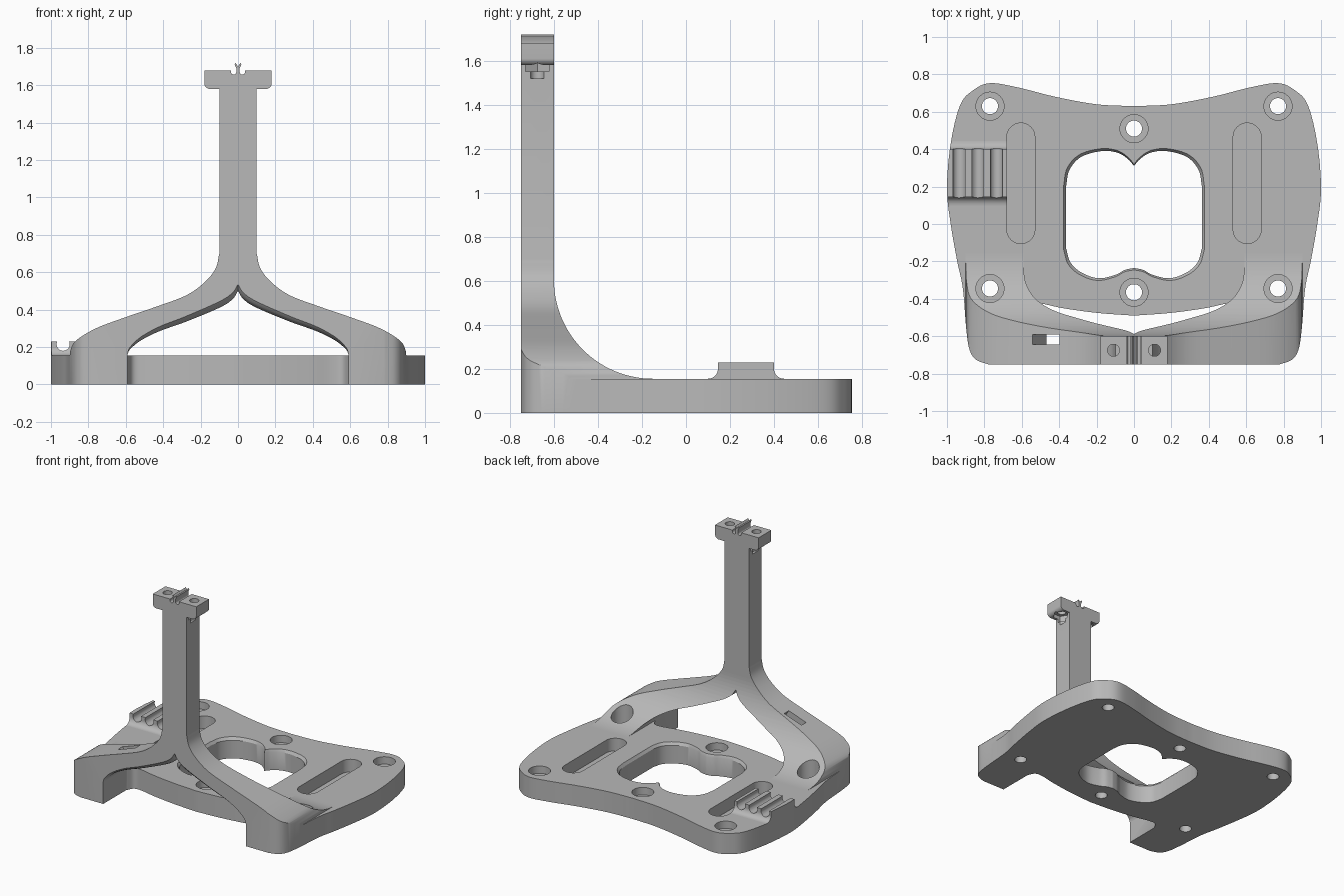
import bpy, bmesh, math
from mathutils import Vector

if "Cube" in bpy.data.objects:
    bpy.data.objects.remove(bpy.data.objects["Cube"], do_unlink=True)

grey = bpy.data.materials.new("plain grey")
grey.use_nodes = True
grey.diffuse_color = (0.48, 0.48, 0.48, 1)
grey.node_tree.nodes["Principled BSDF"].inputs["Base Color"].default_value = (0.48, 0.48, 0.48, 1)


def spline(pts, n=6):
    """Smooth curve through the points."""
    p = [Vector(q) for q in pts]
    p = [2 * p[0] - p[1]] + p + [2 * p[-1] - p[-2]]
    out = []
    for a, b, c, d in zip(p, p[1:], p[2:], p[3:]):
        for i in range(n):
            t = i / n
            v = 2 * b + (c - a) * t + (2 * a - 5 * b + 4 * c - d) * t * t + (3 * b - a - 3 * c + d) * t ** 3
            out.append(tuple(v / 2))
    return out + [tuple(pts[-1])]


def arc(cx, cy, r, a0, a1, n=16):
    angles = [math.radians(a0 + (a1 - a0) * i / n) for i in range(n + 1)]
    return [(cx + r * math.cos(a), cy + r * math.sin(a)) for a in angles]


def circle(cx, cy, r, n=32):
    return arc(cx, cy, r, 0, 360, n)[:-1]


def mirrored(half):
    return half + [(-x, y) for x, y in reversed(half) if abs(x) > 1e-5]


def loft(name, axis, layers):
    """Solid through (depth, outline) layers along one axis."""
    place = {"x": lambda u, v, d: (d, u, v),
             "y": lambda u, v, d: (u, d, v),
             "z": lambda u, v, d: (u, v, d)}[axis]
    bm = bmesh.new()
    loops = [[bm.verts.new(place(u, v, d)) for u, v in pts] for d, pts in layers]
    bm.faces.new(loops[0])
    bm.faces.new(loops[-1])
    for a, b in zip(loops, loops[1:]):
        for i in range(len(a)):
            bm.faces.new((a[i - 1], a[i], b[i], b[i - 1]))
    bmesh.ops.recalc_face_normals(bm, faces=bm.faces)
    mesh = bpy.data.meshes.new(name)
    bm.to_mesh(mesh)
    bm.free()
    mesh.materials.append(grey)
    ob = bpy.data.objects.new(name, mesh)
    bpy.context.collection.objects.link(ob)
    return ob


def prism(name, axis, pts, lo, hi):
    return loft(name, axis, [(lo, pts), (hi, pts)])


def boolean(ob, tool, mode="DIFFERENCE"):
    mod = ob.modifiers.new("cut", "BOOLEAN")
    mod.operation, mod.solver, mod.object = mode, "EXACT", tool
    bpy.context.view_layer.objects.active = ob
    bpy.ops.object.modifier_apply(modifier=mod.name)
    bpy.data.objects.remove(tool, do_unlink=True)


TOP = 0.155

# plan outline shared by the frame and the cable comb
plan = mirrored(spline([(0, .63), (.2, .64), (.42, .68), (.62, .73), (.77, .753), (.86, .715),
                        (.93, .635), (.98, .43), (1, .19), (.98, 0), (.945, -.2), (.915, -.345),
                        (.897, -.56), (.88, -.67), (.845, -.725), (.78, -.75)]) + [(0, -.75)])

# frame: plan outline limited by the side profile
frame = prism("frame", "z", plan, 0, 1.7)
side = [(-.8, -.1), (.9, -.1), (.9, TOP)] + arc(-.15, TOP + .45, .45, 270, 180, 28) + [(-.6, 1.58), (-.8, 1.58)]
boolean(frame, prism("side_profile", "x", side, -1.2, 1.2), "INTERSECT")

# space outside the column and the arms
outer = spline([(.1, .7), (.12, .62), (.18, .545), (.28, .475), (.44, .415), (.6, .36),
                (.76, .3), (.866, .235), (.895, .185), (.9, TOP)])
for s in (1, -1):
    pts = [(s * x, z) for x, z in [(.1, 1.8)] + outer + [(1.2, TOP), (1.2, 1.8)]]
    boolean(frame, prism("outer_cutter", "y", pts, -1, -.1))

# arch under the arms, flared at the front edge
inner = spline([(0, .5), (.03, .455), (.1, .41), (.28, .335), (.42, .285), (.52, .235), (.575, .19), (.59, .165)])


def arch(rise):
    return mirrored([(x, z + rise * (1 - x / .59) ** .3) for x, z in inner[:-1]] + [inner[-1], (.59, TOP)])


boolean(frame, loft("arch_cutter", "y", [(-.78, arch(.04)), (-.75, arch(.035)), (-.738, arch(.018)),
                                         (-.72, arch(.006)), (-.7, arch(0)), (-.1, arch(0))]))

# gap between the legs, in front of the plate
gap = mirrored(spline([(0, -.49), (.2, -.475), (.38, -.45), (.5, -.425), (.56, -.43), (.59, -.48)])
               + [(.59, -.9), (0, -.9)])
boolean(frame, prism("gap_cutter", "z", gap, -.1, .16))

# central opening with an eased upper rim
hole = mirrored(spline([(0, .31), (.03, .345), (.085, .38), (.17, .39), (.28, .36), (.345, .29), (.363, .2)])
                + spline([(.363, -.13), (.34, -.205), (.28, -.26), (.19, -.29), (.1, -.272), (.05, -.246), (0, -.235)]))
wide = [(x * 1.04, .04 + (y - .04) * 1.04) for x, y in hole]
boolean(frame, loft("opening_cutter", "z", [(-.1, hole), (.135, hole), (.157, wide), (.2, wide)]))

# counterbored screw holes
for x, y in [(.77, .63), (-.77, .63), (.77, -.345), (-.77, -.345), (0, .51), (0, -.365)]:
    boolean(frame, prism("screw_cutter", "z", circle(x, y, .043), -.1, .3))
    boolean(frame, prism("bore_cutter", "z", circle(x, y, .075), .1, .4))

# long pockets
for x in (-.605, .605):
    pts = arc(x, .465, .075, 0, 180) + arc(x, -.03, .075, 180, 360)
    boolean(frame, prism("pocket_cutter", "z", pts, .06, .3))

# slanted strap slot through one arm
slot = [(-.62, .5), (-.445, .5), (-.25, .2), (-.425, .2)]
boolean(frame, prism("strap_cutter", "y", slot, -.645, -.59))

# head on top of the column, with a small forked ridge
head_half = [(0, 1.7), (.012, 1.718), (.018, 1.712), (.009, 1.69), (.009, 1.67)] \
    + arc(.023, 1.67, .014, 180, 360, 8) + [(.037, 1.68), (.18, 1.68)] \
    + arc(.15, 1.61, .03, 0, -90, 8) + [(0, 1.58)]
head = prism("head", "y", mirrored(head_half), -.75, -.6)
for x in (-.11, .11):
    for ob in (head, frame):
        boolean(ob, prism("bolt_cutter", "z", circle(x, -.675, .032), 1.52, 1.8))
        boolean(ob, prism("nut_cutter", "z", circle(x, -.675, .062, 6), 1.55, 1.61))

# grooved cable comb on one side
comb_side = [(.1, .1), (.1, TOP)] + arc(.1, TOP + .045, .045, 270, 360, 8) + [(.145, .23), (.4, .23)] \
    + arc(.445, TOP + .045, .045, 180, 270, 8) + [(.445, .1)]
comb = prism("cable_comb", "x", comb_side, -1.1, -.68)
boolean(comb, prism("comb_limit", "z", plan, 0, 1), "INTERSECT")
for x in (-.935, -.835, -.735):
    boolean(comb, prism("groove_cutter", "y", circle(x, .215, .035), 0, .6))

# smooth curved walls, keep edges sharp
for ob in (frame, head, comb):
    bpy.ops.object.select_all(action="DESELECT")
    ob.select_set(True)
    bpy.context.view_layer.objects.active = ob
    bpy.ops.object.shade_smooth_by_angle(angle=math.radians(30))
